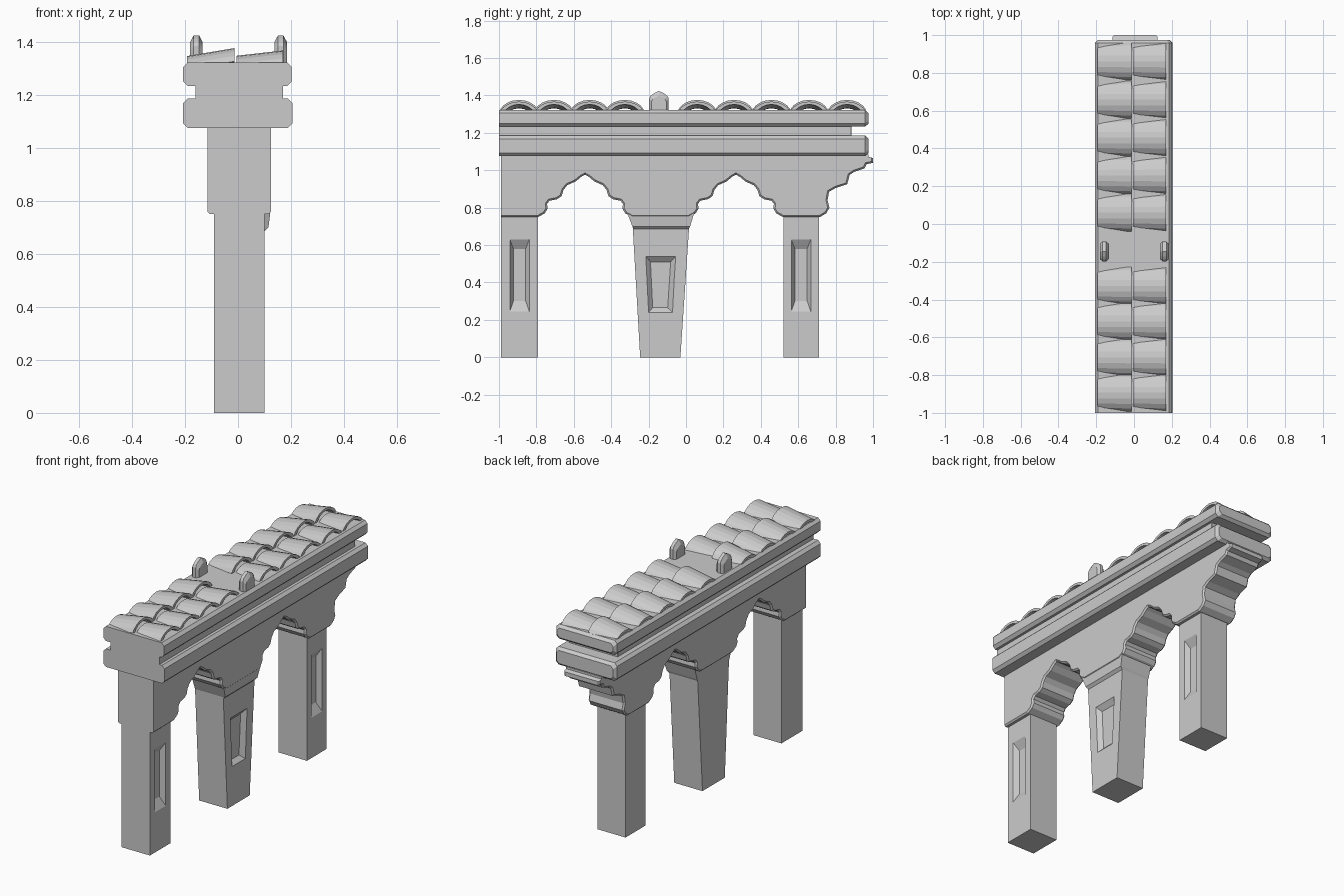
import bpy, bmesh, math

if "Cube" in bpy.data.objects:
    bpy.data.objects.remove(bpy.data.objects["Cube"])


def loft(name, rings):
    """Closed solid through a list of equal-length point rings."""
    bm = bmesh.new()
    rows = [[bm.verts.new(p) for p in ring] for ring in rings]
    n = len(rows[0])
    for a, b in zip(rows, rows[1:]):
        for i in range(n):
            j = (i + 1) % n
            bm.faces.new((a[i], a[j], b[j], b[i]))
    bm.faces.new(rows[0][::-1])
    bm.faces.new(rows[-1])
    bmesh.ops.recalc_face_normals(bm, faces=bm.faces)
    me = bpy.data.meshes.new(name)
    bm.to_mesh(me)
    bm.free()
    ob = bpy.data.objects.new(name, me)
    bpy.context.collection.objects.link(ob)
    return ob


def rect_z(x0, x1, y0, y1, z):
    return [(x0, y0, z), (x1, y0, z), (x1, y1, z), (x0, y1, z)]


def rect_x(x, bottom, top):
    """Trapezoid in the yz plane: bottom and top are (y0, y1, z)."""
    return [(x, bottom[0], bottom[2]), (x, bottom[1], bottom[2]),
            (x, top[1], top[2]), (x, top[0], top[2])]


# Pillars with a sloped recessed panel on the +x face
def pillar(name, bottom, top, outer, inner):
    ob = loft(name, [rect_z(-0.09, 0.10, *bottom), rect_z(-0.09, 0.10, *top)])
    # the cutter's slope is continued outside the face
    far = [tuple(2 * o - i for o, i in zip(po, pi)) for po, pi in zip(outer, inner)]
    cut = loft(name + "_panel_cutter", [inner, far])
    cut.hide_render = True
    cut.hide_viewport = True
    m = ob.modifiers.new("panel", 'BOOLEAN')
    m.operation = 'DIFFERENCE'
    m.solver = 'EXACT'
    m.object = cut


for name, y0, y1 in (("front_pillar", -0.99, -0.79), ("back_pillar", 0.52, 0.71)):
    c = (y0 + y1) / 2
    pillar(name, (y0, y1, 0), (y0, y1, 0.77),
           rect_x(0.10, (c - .052, c + .052, .245), (c - .052, c + .052, .63)),
           rect_x(0.07, (c - .033, c + .033, .30), (c - .033, c + .033, .58)))
pillar("middle_pillar", (-0.245, -0.03, 0), (-0.285, 0.017, 0.70),
       rect_x(0.10, (-0.20, -0.072, .24), (-0.215, -0.055, .54)),
       rect_x(0.075, (-0.178, -0.098, .265), (-0.19, -0.082, .51)))

# Flared capital of the middle pillar
loft("middle_capital", [rect_z(-0.09, 0.10, -0.28, 0.015, 0.685),
                        rect_z(-0.09, 0.115, -0.287, 0.022, 0.70),
                        rect_z(-0.09, 0.124, -0.315, 0.045, 0.775)])

# Arcade wall: scalloped arches and a stepped corbel at the back end
half = [(.25, .75), (.215, .77), (.20, .795), (.203, .82), (.19, .837), (.15, .845),
        (.125, .862), (.115, .895), (.095, .92), (.05, .94), (.02, .965)]


def arch(c):
    return ([(c - d, z) for d, z in half] + [(c, .976)] +
            [(c + d, z) for d, z in reversed(half)])


corbel = [(.717, .75), (.75, .77), (.767, .80), (.757, .84), (.765, .885), (.80, .905),
          (.862, .925), (.875, .975), (.90, .992), (.955, 1.01), (.965, 1.032),
          (1.0, 1.04), (1.0, 1.065), (.975, 1.072), (.975, 1.085)]
outline = [(-.99, 1.085), (-.99, .75)] + arch(-.54) + arch(.267) + corbel
wall = loft("arcade_wall", [[(x, y, z) for y, z in outline] for x in (-.115, .125)])

# Chamfer along the lower contour of the wall
bm = bmesh.new()
bm.from_mesh(wall.data)
edges = [e for e in bm.edges
         if abs(e.verts[0].co.x - e.verts[1].co.x) < 1e-4
         and max(v.co.z for v in e.verts) < 1.07
         and max(v.co.y for v in e.verts) > -.98]
bmesh.ops.bevel(bm, geom=edges, offset=0.009, segments=1, affect='EDGES',
                clamp_overlap=True)
bm.to_mesh(wall.data)
bm.free()


# Cornice bands, chamfered along the sides and at the back end
def band(name, x0, x1, z0, z1, y1, c):
    def ring(y, s):
        a, b, l, h = x0 + s, x1 - s, z0 + s, z1 - s
        return [(x, y, z) for x, z in
                ((a + c, l), (b - c, l), (b, l + c), (b, h - c),
                 (b - c, h), (a + c, h), (a, h - c), (a, l + c))]
    loft(name, [ring(-1, 0), ring(y1 - c, 0), ring(y1, c * .9)])


band("lower_cornice", -.207, .205, 1.075, 1.185, .975, .017)
band("cornice_neck", -.16, .17, 1.15, 1.27, .885, .002)
band("upper_cornice", -.207, .202, 1.233, 1.322, .975, .017)


# Curved roof tiles, tilted so each lifts towards +x
def tile_ring(x, yc, top, w, rise=.05, t=.015, n=8):
    lim = math.radians(68)
    ring = []
    for k, order in ((0, range(n + 1)), (t, range(n, -1, -1))):
        for i in order:
            a = -lim + 2 * lim * i / n
            y = yc + (w - k) * math.sin(a) / math.sin(lim)
            z = top - k - rise * (1 - math.cos(a)) / (1 - math.cos(lim))
            ring.append((x, y, z))
    return ring


rows = [-.893, -.706, -.515, -.327, .06, .257, .457, .658, .861]
for i, yc in enumerate(rows):
    for j, (x0, z0, x1, z1) in enumerate(((-.192, 1.346, -.014, 1.376),
                                          (-.006, 1.347, .17, 1.367))):
        loft(f"roof_tile_{i}_{j}", [tile_ring(x0, yc, z0, .094),
                                    tile_ring(x1, yc, z1, .10)])

# Pair of rounded finials on the gap in the tiles
fin = [(.05, 0), (.05, .065), (.042, .08), (.025, .092), (0, .104)]
fin = fin + [(-y, z) for y, z in reversed(fin[:-1])]
for name, x in (("left_finial", -.157), ("right_finial", .161)):
    loft(name, [[(x + dx, -.145 + y * s, 1.315 + z * s) for y, z in fin]
                for dx, s in ((-.024, .8), (-.01, 1.05), (.01, 1.05), (.024, .8))])
